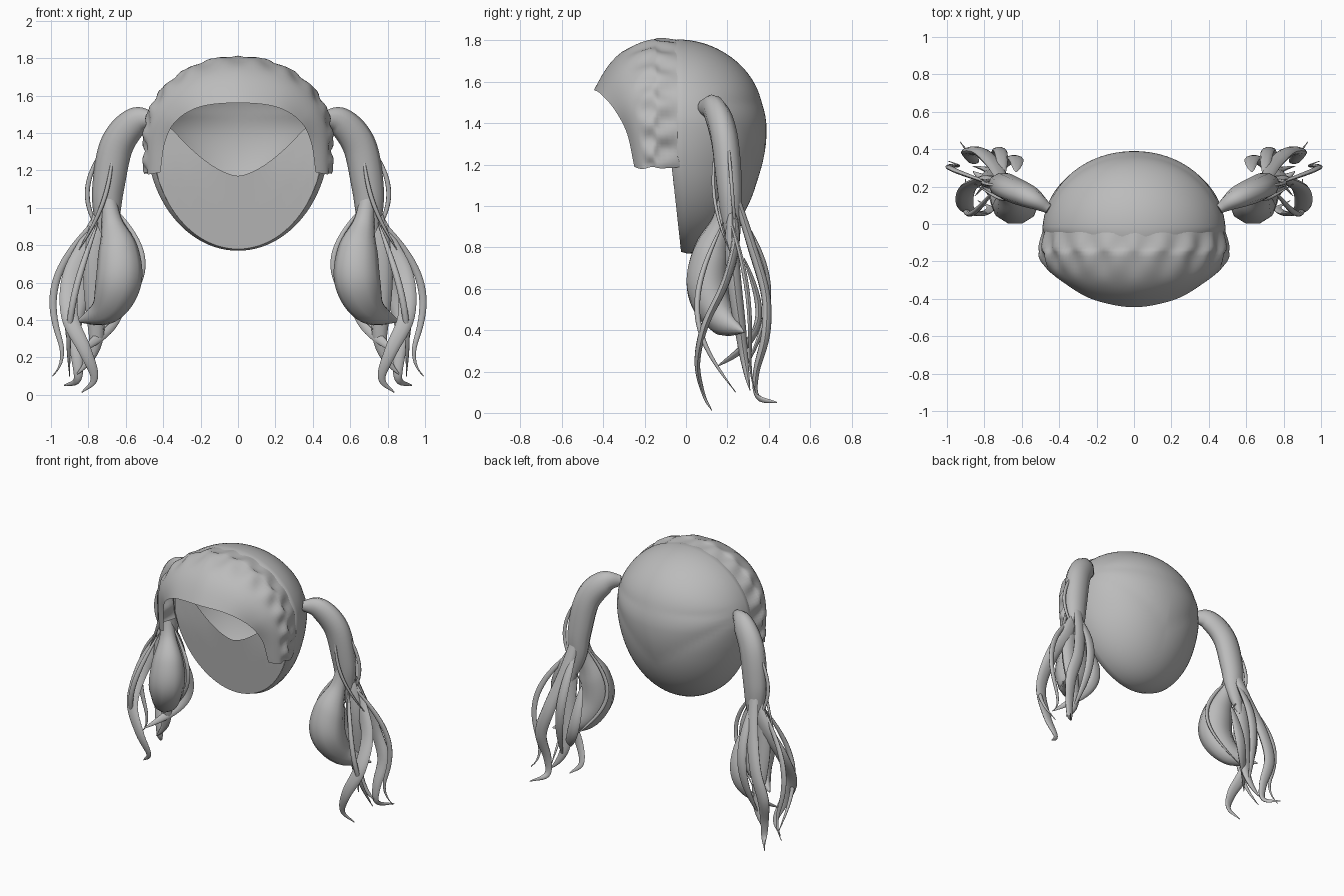
import bpy, bmesh, math
from mathutils import Vector

if "Cube" in bpy.data.objects:
    bpy.data.objects.remove(bpy.data.objects["Cube"])

hair = bpy.data.materials.new("grey hair")
hair.diffuse_color = (0.5, 0.5, 0.5, 1)
hair.use_nodes = True
hair.node_tree.nodes["Principled BSDF"].inputs["Base Color"].default_value = hair.diffuse_color


def finish(name, bm, angle=50):
    bmesh.ops.remove_doubles(bm, verts=bm.verts, dist=0.0005)
    bmesh.ops.recalc_face_normals(bm, faces=bm.faces)
    me = bpy.data.meshes.new(name)
    bm.to_mesh(me)
    bm.free()
    me.materials.append(hair)
    ob = bpy.data.objects.new(name, me)
    bpy.context.collection.objects.link(ob)
    bpy.ops.object.select_all(action='DESELECT')
    ob.select_set(True)
    bpy.context.view_layer.objects.active = ob
    bpy.ops.object.shade_smooth_by_angle(angle=math.radians(angle))


def skin(bm, rows, closed):
    """Join rows of points with quads."""
    vs = [[bm.verts.new(p) for p in row] for row in rows]
    n = len(rows[0])
    for a, b in zip(vs, vs[1:]):
        for i in range(n if closed else n - 1):
            j = (i + 1) % n
            bm.faces.new((a[i], a[j], b[j], b[i]))
    return vs


def spline(pts, u, mirrored=False):
    """Catmull-Rom through pts, u from 0 to 1."""
    pts = [Vector(p) for p in pts]
    f = min(u, 0.99999) * (len(pts) - 1)
    i = int(f)
    t = f - i
    p1, p2 = pts[i], pts[i + 1]
    p0 = pts[i - 1] if i else p1 * 2 - p2
    if mirrored and i == 0:
        p0 = Vector((-p2.x, p2.y, p2.z))
    p3 = pts[i + 2] if i + 2 < len(pts) else p2 * 2 - p1
    return 0.5 * (2 * p1 + (p2 - p0) * t + (2 * p0 - 5 * p1 + 4 * p2 - p3) * t * t
                  + (3 * p1 - p0 - 3 * p2 + p3) * t ** 3)


def head_point(a, k):
    """Head outline at angle a from the top, shrunk by k towards the middle."""
    c = math.cos(a)
    return 0.49 * k * math.sin(a), 1.38 + (0.425 if c > 0 else 0.61) * k * c


def front_y(z):
    return -0.07 + 0.045 * max(0, min(1, (1.2 - z) / 0.42))


RIM_X, RIM_Z = 0.94, 0.985

# Back of the head: rounded rim, then outline rings shrinking towards the back
rows = []
for i in range(-1, 25):
    t = math.pi / 2 * max(i, 0) / 24
    k = max(math.cos(t), 0.0001)
    ring = []
    for j in range(96):
        x, z = head_point(math.tau * j / 96, k)
        fy = front_y(z)
        y = fy + 0.03 + (0.36 - fy) * math.sin(t)
        # shallow combed folds converging on the pigtails
        fan = math.atan2(1.5 - z, 0.53 - abs(x))
        fold = 0.007 * math.sin(t) * (1 - abs(math.sin(fan * 5)))
        p = Vector((x * (1 - fold), y - fold, z))
        if i < 0:
            p = Vector((x * RIM_X, fy, 1.38 + (z - 1.38) * RIM_Z))
        ring.append(p)
    rows.append(ring)
bm = bmesh.new()
skin(bm, rows, True)
finish("head_cap", bm)

# Flat panel closing the lower front, with a scooped upper edge
rows = []
for i in range(33):
    x = 0.45 * (i / 16 - 1)
    low = 1.38 - 0.61 * RIM_Z * math.sqrt(1 - (x / (0.49 * RIM_X)) ** 2)
    high = max(low, 1.17 + 0.26 * min(1, abs(x) / 0.36) ** 1.6)
    heights = [low + (high - low) * j / 4 for j in range(5)]
    rows.append([(x, front_y(z), z) for z in heights])
bm = bmesh.new()
skin(bm, rows, False)
finish("face_panel", bm)

# Fringe: swept from the front edge over a bumpy braid to the cap
edge = [(0, -.445, 1.56), (.2, -.41, 1.54), (.33, -.345, 1.465),
        (.39, -.285, 1.35), (.415, -.25, 1.19)]
rows = []
NU, NV = 50, 18
for i in range(-NU, NU + 1):
    u = abs(i) / NU
    s = -1 if i < 0 else 1
    e = spline(edge, u, True)
    a = math.radians(117) * u
    out = Vector((math.sin(a), 0, math.cos(a)))
    bx = 0.503 * math.sin(min(a, math.pi / 2))
    braid = Vector((bx, -0.15, 1.38 + 0.43 * math.cos(a)))
    c = math.cos(a)
    rx, rz = head_point(a if c > 0 else math.acos(c * 0.7), 0.985)
    root = Vector((rx, -0.01, rz))
    col = []
    for j in range(NV + 1):
        v = j / NV
        if v < 0.6:
            w = v / 0.6
            p = e.lerp(braid, w)
            bulge = math.sin(math.pi * w) * 0.055 * (1 - 0.6 * u)
            p += (out + Vector((0, -0.6, 0))).normalized() * bulge
        else:
            w = (v - 0.6) / 0.4
            p = braid.lerp(root, w * w * (3 - 2 * w))
        # two staggered rows of plaits
        for mid, ph in ((0.53, math.pi), (0.72, 0.6)):
            near = max(0, math.cos(min(1, abs(v - mid) / 0.18) * math.pi / 2))
            p += out * near * (0.007 + 0.008 * u) * math.cos(u * 38 + ph)
        col.append((p.x * s, p.y, p.z))
    rows.append(col)
bm = bmesh.new()
skin(bm, rows, False)
finish("braided_fringe", bm)


def sweep(name, mid, rad, flat, sides=10):
    """Oval tube along mid with radii rad, built on both sides."""
    n = len(mid) - 1
    for side, tag in ((1, "right"), (-1, "left")):
        rows = []
        for i in range(n + 1):
            t = (mid[min(i + 1, n)] - mid[max(i - 1, 0)]).normalized()
            a = t.cross(Vector((0, 1, 0))).normalized()
            b = t.cross(a)
            ring = []
            for j in range(sides):
                q = math.tau * j / sides
                p = mid[i] + (a * math.cos(q) + b * flat * math.sin(q)) * rad[i]
                ring.append((p.x * side, p.y, p.z))
            rows.append(ring)
        bm = bmesh.new()
        vs = skin(bm, rows, True)
        bm.faces.new(vs[0])
        bm.faces.new(vs[-1])
        finish(f"{name}_{tag}", bm)


def thick_lock(name, path, widths, flat):
    """Heavy lock following a few points."""
    us = [i / 36 for i in range(37)]
    sweep(name, [spline(path, u) for u in us],
          [max(0.003, spline([(w, 0, 0) for w in widths], u).x) for u in us], flat)


def wavy_lock(name, start, end, sway, turns, radius, flat=0.6, curl=(0, 0, 0)):
    """Tapered lock that sways sideways and flicks out at its tip."""
    mid, rad = [], []
    for i in range(31):
        u = i / 30
        p = Vector(start).lerp(Vector(end), u)
        p += Vector(sway) * math.sin(math.tau * turns * u)
        p += Vector(curl) * max(0, (u - 0.75) / 0.25) ** 2
        mid.append(p)
        rad.append(max(0.003, radius * max(0, math.sin(math.pi * u ** 0.8)) ** 0.7))
    sweep(name, mid, rad, flat)


# Pigtail: main body, rounded lock and the two long curling locks
thick_lock("tail_root", [(.455, .08, 1.48), (.55, .14, 1.46), (.65, .185, 1.33),
                         (.695, .21, 1.1), (.705, .22, .93), (.74, .24, .75)],
           (.035, .077, .09, .085, .065, .02), 0.75)
thick_lock("round_lock", [(.7, .2, 1.1), (.675, .17, .93), (.64, .12, .77),
                          (.64, .105, .6), (.71, .17, .455), (.86, .28, .39)],
           (.04, .055, .108, .122, .085, .004), 0.85)
thick_lock("long_lock", [(.7, .22, 1.02), (.79, .24, .83), (.89, .19, .63), (.9, .09, .42),
                         (.82, .055, .24), (.768, .085, .09), (.835, .125, .012)],
           (.035, .05, .05, .045, .035, .02, .003), 0.4)
thick_lock("back_lock", [(.71, .25, 1.02), (.75, .32, .8), (.82, .385, .57), (.88, .385, .38),
                         (.86, .34, .2), (.86, .345, .08), (.93, .44, .05)],
           (.035, .045, .045, .045, .032, .02, .003), 0.5)

# Swaying locks and fine wisps
wavy_lock("middle_lock", (.7, .23, 1.1), (.8, .27, .08), (.03, -.02, 0), .8, .06, .6, (.09, .02, .03))
wavy_lock("outer_wisp", (.72, .2, .98), (.97, .33, .07), (.15, .04, 0), .6, .02, .6, (.11, .03, .03))
wavy_lock("inner_wisp", (.66, .2, 1.0), (.72, .25, .35), (-.18, -.06, 0), .5, .015)
wavy_lock("front_loop", (.75, .18, .92), (.9, .24, .1), (.06, -.155, -.03), .5, .018, .8)
wavy_lock("low_ribbon", (.63, .28, .75), (.85, .15, .225), (-.08, .13, -.06), .5, .042, .4)
wavy_lock("rear_ribbon", (.7, .25, .98), (.78, .28, .2), (-.02, .13, 0), .5, .035, .5)
wavy_lock("side_wisp", (.7, .2, 1.35), (.65, .25, .75), (.13, 0, 0), .5, .013, .7)
wavy_lock("upper_wisp", (.67, .14, 1.28), (.86, .22, .76), (-.04, -.04, 0), .5, .012, .7)
